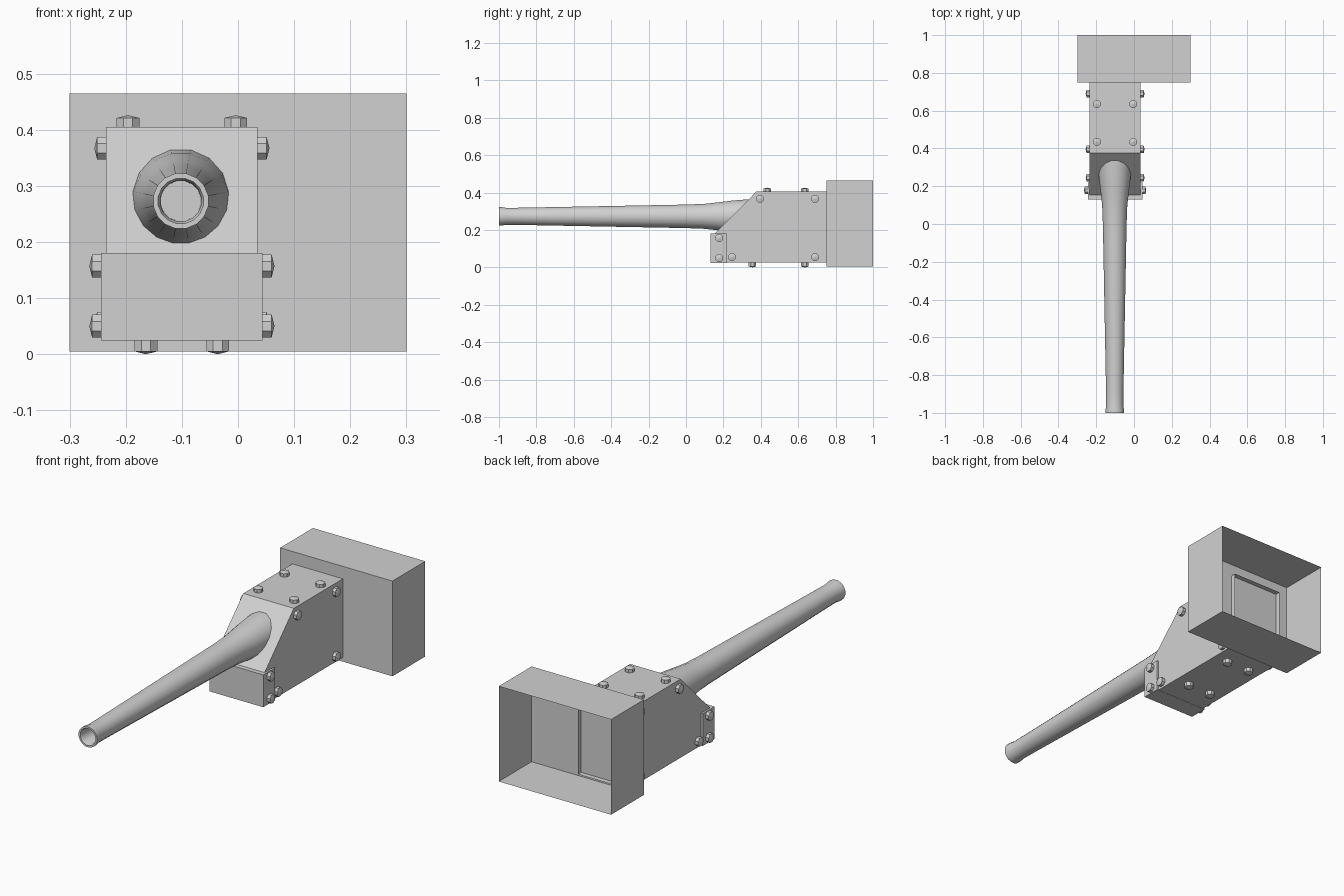
import bpy, bmesh, math
from mathutils import Vector, Matrix

if "Cube" in bpy.data.objects:
    bpy.data.objects.remove(bpy.data.objects["Cube"])

CX = -0.10          # centre line of the gun body
grey = bpy.data.materials.new("steel grey")
grey.diffuse_color = (0.64, 0.64, 0.64, 1)
grey.use_nodes = True
grey.node_tree.nodes["Principled BSDF"].inputs["Base Color"].default_value = grey.diffuse_color


def finish(name, bm, smooth=False):
    bmesh.ops.recalc_face_normals(bm, faces=bm.faces[:])
    me = bpy.data.meshes.new(name)
    bm.to_mesh(me)
    bm.free()
    me.materials.append(grey)
    ob = bpy.data.objects.new(name, me)
    bpy.context.collection.objects.link(ob)
    if smooth:
        bpy.ops.object.select_all(action='DESELECT')
        ob.select_set(True)
        bpy.context.view_layer.objects.active = ob
        bpy.ops.object.shade_smooth_by_angle(angle=math.radians(35))
    return ob


def prism(name, profile, x0, x1, open_back=False):
    """Extrude a (y, z) profile along x; optionally leave the rear open."""
    bm = bmesh.new()
    face = bm.faces.new([bm.verts.new((x0, y, z)) for y, z in profile])
    ext = bmesh.ops.extrude_face_region(bm, geom=[face], use_keep_orig=True)
    new = [g for g in ext["geom"] if isinstance(g, bmesh.types.BMVert)]
    bmesh.ops.translate(bm, verts=new, vec=(x1 - x0, 0, 0))
    if open_back:
        back = max(y for y, z in profile)
        rear = [f for f in bm.faces if all(abs(v.co.y - back) < 1e-5 for v in f.verts)]
        bmesh.ops.delete(bm, geom=rear, context='FACES_ONLY')
    return finish(name, bm)


def lathe(bm, profile, sides, matrix):
    """Spin (radius, height) points around local z; radius 0 makes a tip."""
    rings = []
    for r, h in profile:
        if r == 0:
            rings.append([bm.verts.new(matrix @ Vector((0, 0, h)))] * sides)
        else:
            rings.append([bm.verts.new(matrix @ Vector((
                r * math.cos(2 * math.pi * (i + 0.5) / sides),
                r * math.sin(2 * math.pi * (i + 0.5) / sides), h))) for i in range(sides)])
    for a, b in zip(rings, rings[1:]):
        for i in range(sides):
            j = (i + 1) % sides
            bm.faces.new(list(dict.fromkeys((a[i], a[j], b[j], b[i]))))


# Open rear box, and the hollow body whose rim pokes into it
prism("rear_box", [(0.75, 0.005), (1.0, 0.005), (1.0, 0.465), (0.75, 0.465)],
      -0.30, 0.30, open_back=True)
prism("gun_body", [(0.775, 0.025), (0.14, 0.025), (0.14, 0.167), (0.376, 0.405), (0.775, 0.405)],
      CX - 0.135, CX + 0.135, open_back=True)

# Block wrapped round the lower front of the body
prism("front_block", [(0.13, 0.024), (0.22, 0.024), (0.22, 0.18), (0.13, 0.18)],
      CX - 0.144, CX + 0.144)

# Tapered barrel: bore floor, bore, muzzle lip, taper, flared root
bm = bmesh.new()
barrel = [(0, 0.12), (0.036, 0.12), (0.037, 0.01), (0.041, 0.0), (0.050, 0.0), (0.050, 0.015),
          (0.046, 0.04), (0.047, 0.12), (0.064, 1.0), (0.068, 1.10), (0.076, 1.17),
          (0.086, 1.25), (0.094, 1.35), (0, 1.35)]
lathe(bm, barrel, 16, Matrix.Translation((CX - 0.002, -1.0, 0.273)) @ Matrix.Rotation(-math.pi / 2, 4, 'X'))
finish("barrel", bm, smooth=True)

# Bolt heads: (position, outward direction)
bolts = []
for s in (-1, 1):
    for y, z in ((0.395, 0.367), (0.69, 0.367), (0.245, 0.055), (0.69, 0.055)):
        bolts.append(((CX + s * 0.135, y, z), (s, 0, 0)))
    for z in (0.05, 0.157):
        bolts.append(((CX + s * 0.144, 0.178, z), (s, 0, 0)))
    for y in (0.435, 0.635):
        bolts.append(((CX + s * 0.096, y, 0.405), (0, 0, 1)))
    for y in (0.355, 0.635):
        bolts.append(((CX + s * 0.064, y, 0.021), (0, 0, -1)))

bm = bmesh.new()
for pos, direction in bolts:
    turn = Vector(direction).to_track_quat('Z', 'Y').to_matrix().to_4x4()
    lathe(bm, [(0.022, -0.006), (0.022, 0.016), (0, 0.021)], 8, Matrix.Translation(pos) @ turn)
finish("bolts", bm)
